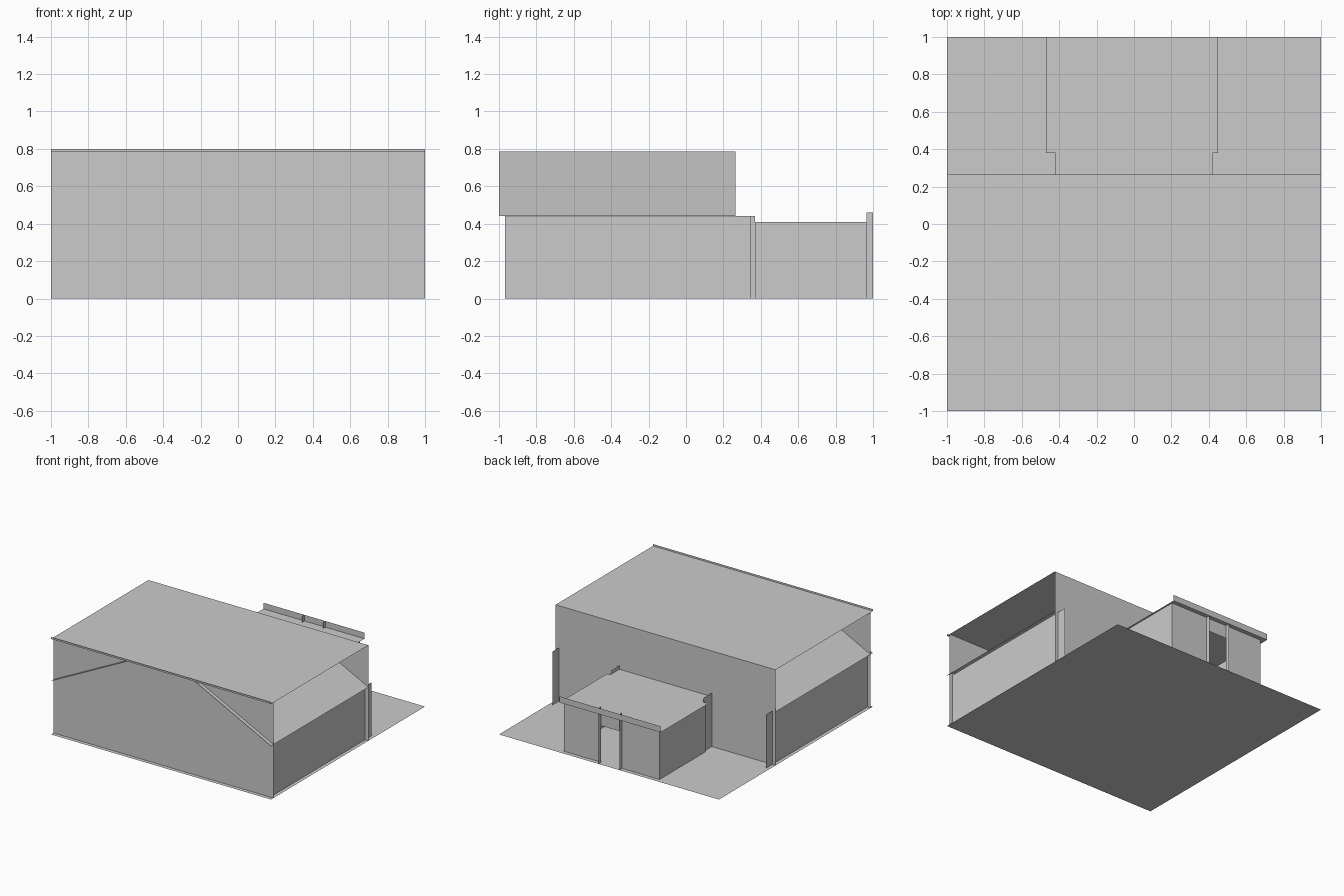
import bpy
import bmesh

cube = bpy.data.objects.get("Cube")
if cube:
    bpy.data.objects.remove(cube, do_unlink=True)

# Single plain grey
grey = bpy.data.materials.new("plain_grey")
grey.use_nodes = True
colour = (0.6, 0.6, 0.6, 1.0)
grey.diffuse_color = colour
grey.node_tree.nodes["Principled BSDF"].inputs["Base Color"].default_value = colour


def sheet(name, *polygons):
    """Thin sheet object made from one or more polygons."""
    bm = bmesh.new()
    for points in polygons:
        bm.faces.new([bm.verts.new(p) for p in points])
    mesh = bpy.data.meshes.new(name)
    bm.to_mesh(mesh)
    bm.free()
    mesh.materials.append(grey)
    obj = bpy.data.objects.new(name, mesh)
    bpy.context.collection.objects.link(obj)
    return obj


def across(y, x0, x1, z0, z1):
    """Upright rectangle running left to right."""
    return [(x0, y, z0), (x1, y, z0), (x1, y, z1), (x0, y, z1)]


def along(x, y0, y1, z0, z1):
    """Upright rectangle running front to back."""
    return [(x, y0, z0), (x, y1, z0), (x, y1, z1), (x, y0, z1)]


def level(z, x0, x1, y0, y1):
    """Flat rectangle."""
    return [(x0, y0, z), (x1, y0, z), (x1, y1, z), (x0, y1, z)]


FRONT, BACK = -0.968, 0.265      # hall wall positions
EAVE, TOP = 0.44, 0.785          # hall heights
REAR = 0.965                     # annex rear wall

# Ground slab and main hall
sheet("floor", level(0, -1, 1, -1, 1))
sheet("front_wall", across(FRONT, -1, 1, 0, TOP))
sheet("back_wall", across(BACK, -1, 1, 0, TOP))
sheet("flat_roof", level(TOP, -1, 1, -1, BACK))
sheet("front_fascia", across(-1, -1, 1, TOP, 0.8))

# Mirrored side walls, which run on past the back wall, and sloped roof planes
for side, label in ((1, "left"), (-1, "right")):
    sheet(label + "_side_wall", along(side * 0.97, FRONT, 0.345, 0, EAVE))
    sheet(label + "_sloped_roof", [
        (side, -1, EAVE), (side, BACK, EAVE),
        (side * 0.31, BACK, TOP), (side * 0.31, -1, TOP)])
    # Annex side wall with its taller link panel
    sheet(label + "_link_panel", along(side * 0.42, BACK, 0.37, 0, EAVE))
    sheet(label + "_annex_wall",
          along(side * 0.435, 0.37, REAR, 0, 0.41),
          across(0.37, side * 0.42, side * 0.435, 0, 0.41))
    # Rear wall half beside the doorway, and the door fin
    sheet(label + "_annex_rear_wall",
          across(REAR, side * 0.095, side * 0.435, 0, 0.41))
    sheet(label + "_door_fin", along(side * 0.095, REAR, 1, 0, 0.46))

# Annex lintel, roof and parapet
sheet("door_lintel", across(REAR, -0.095, 0.095, 0.3, 0.41))
sheet("annex_roof",
      level(0.41, -0.47, 0.45, 0.38, 1),
      level(0.41, -0.42, 0.42, BACK, 0.38))
sheet("annex_parapet", across(1, -0.47, 0.45, 0.41, 0.46))
